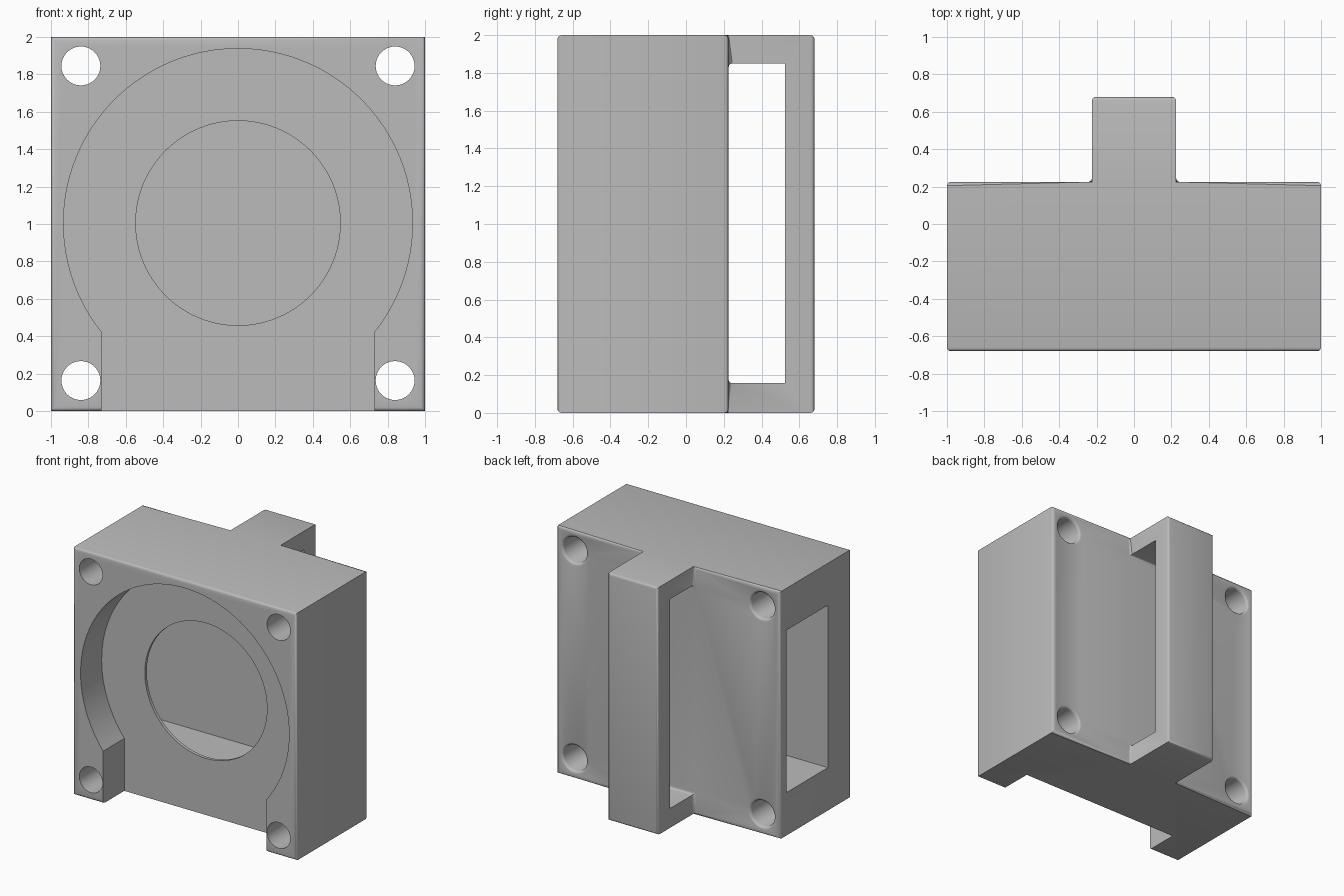
import bpy, bmesh, math
from itertools import product

if "Cube" in bpy.data.objects:
    bpy.data.objects.remove(bpy.data.objects["Cube"])

R = 0.02          # edge rounding
FRONT, BACK, END = -0.68, 0.225, 0.68
CZ = 1.005        # height of the round openings

grey = bpy.data.materials.new("light grey")
grey.diffuse_color = (0.5, 0.5, 0.5, 1)
grey.use_nodes = True
grey.node_tree.nodes["Principled BSDF"].inputs["Base Color"].default_value = grey.diffuse_color


def new_object(name, bm):
    bmesh.ops.recalc_face_normals(bm, faces=bm.faces[:])
    me = bpy.data.meshes.new(name)
    bm.to_mesh(me)
    bm.free()
    me.materials.append(grey)
    ob = bpy.data.objects.new(name, me)
    bpy.context.collection.objects.link(ob)
    return ob


def loft(name, rings):
    """Closed solid through equally long rings of points."""
    bm = bmesh.new()
    vs = [[bm.verts.new(p) for p in ring] for ring in rings]
    n = len(vs[0])
    for a, b in zip(vs, vs[1:]):
        for i in range(n):
            j = (i + 1) % n
            bm.faces.new((a[i], a[j], b[j], b[i]))
    bm.faces.new(vs[0])
    bm.faces.new(vs[-1])
    return new_object(name, bm)


def circle(x, z, r, y, n=64):
    return [(x + r * math.cos(2 * math.pi * i / n), y,
             z + r * math.sin(2 * math.pi * i / n)) for i in range(n)]


def cut(target, cutter):
    mod = target.modifiers.new("cut", 'BOOLEAN')
    mod.operation, mod.solver, mod.object = 'DIFFERENCE', 'EXACT', cutter
    bpy.context.view_layer.objects.active = target
    bpy.ops.object.modifier_apply(modifier=mod.name)
    bpy.data.objects.remove(cutter)


# Block with back handle: boundary of the filled cells of a coarse grid
G = ((-1, -0.225, 0.225, 1), (FRONT, BACK, 0.525, END), (0, 0.157, 1.85, 2))


def filled(c):
    if min(c) < 0 or max(c) > 2:
        return False
    i, j, k = c
    return j == 0 or (i == 1 and (j == 2 or k != 1))


bm = bmesh.new()
for c in product(range(3), repeat=3):
    if not filled(c):
        continue
    for ax, side in product(range(3), (0, 1)):
        nb = list(c)
        nb[ax] += 2 * side - 1
        if filled(nb):
            continue
        quad = []
        for u, v in ((0, 0), (1, 0), (1, 1), (0, 1)):
            p = list(c)
            p[ax] += side
            p[(ax + 1) % 3] += u
            p[(ax + 2) % 3] += v
            quad.append(bm.verts.new([G[d][p[d]] for d in range(3)]))
        bm.faces.new(quad)
bmesh.ops.remove_doubles(bm, verts=bm.verts[:], dist=1e-4)
bmesh.ops.recalc_face_normals(bm, faces=bm.faces[:])
bmesh.ops.dissolve_limit(bm, angle_limit=0.01, verts=bm.verts[:], edges=bm.edges[:])

# Round the front, back and handle outlines and the handle roots
soft = [e for e in bm.edges
        if any(all(abs(v.co.y - y) < 1e-3 for v in e.verts) for y in (FRONT, BACK, END))]
bmesh.ops.bevel(bm, geom=soft, offset=R, segments=3, profile=0.5, affect='EDGES')
body = new_object("housing", bm)

# Round front recess, open at the bottom
r, half = 0.933, 0.73
a0 = -math.acos(half / r)
arc = [a0 + (math.pi - 2 * a0) * i / 72 for i in range(73)]
outline = [(r * math.cos(a), CZ + r * math.sin(a)) for a in arc]
outline += [(-half, -0.1), (half, -0.1)]
cut(body, loft("recess_cutter", [[(x, y, z) for x, z in outline] for y in (-0.8, -0.41)]))

# Inner chamber, open on the left side
chamber = ((-0.385, 0.347), (0.146, 0.347), (0.146, 1.66), (-0.385, 1.66))
cut(body, loft("chamber_cutter", [[(x, y, z) for y, z in chamber] for x in (-1.1, 0.66)]))

# Round port between recess and chamber
cut(body, loft("port_cutter", [circle(0, CZ, 0.547, y, 96) for y in (-0.5, -0.2)]))

# Corner screw holes with rounded back rims
rim = [(-0.8, 0.104)] + [(BACK - R + R * math.sin(t), 0.104 + R * (1 - math.cos(t)))
                         for t in (0, math.pi / 6, math.pi / 3, math.pi / 2)]
rim.append((0.3, 0.124))
for x, z in product((-0.84, 0.84), (0.163, 1.845)):
    cut(body, loft("hole_cutter", [circle(x, z, rr, y, 40) for y, rr in rim]))

# Smooth shading with sharp edges kept
bpy.ops.object.select_all(action='DESELECT')
body.select_set(True)
bpy.context.view_layer.objects.active = body
bpy.ops.object.shade_smooth_by_angle(angle=math.radians(35))
